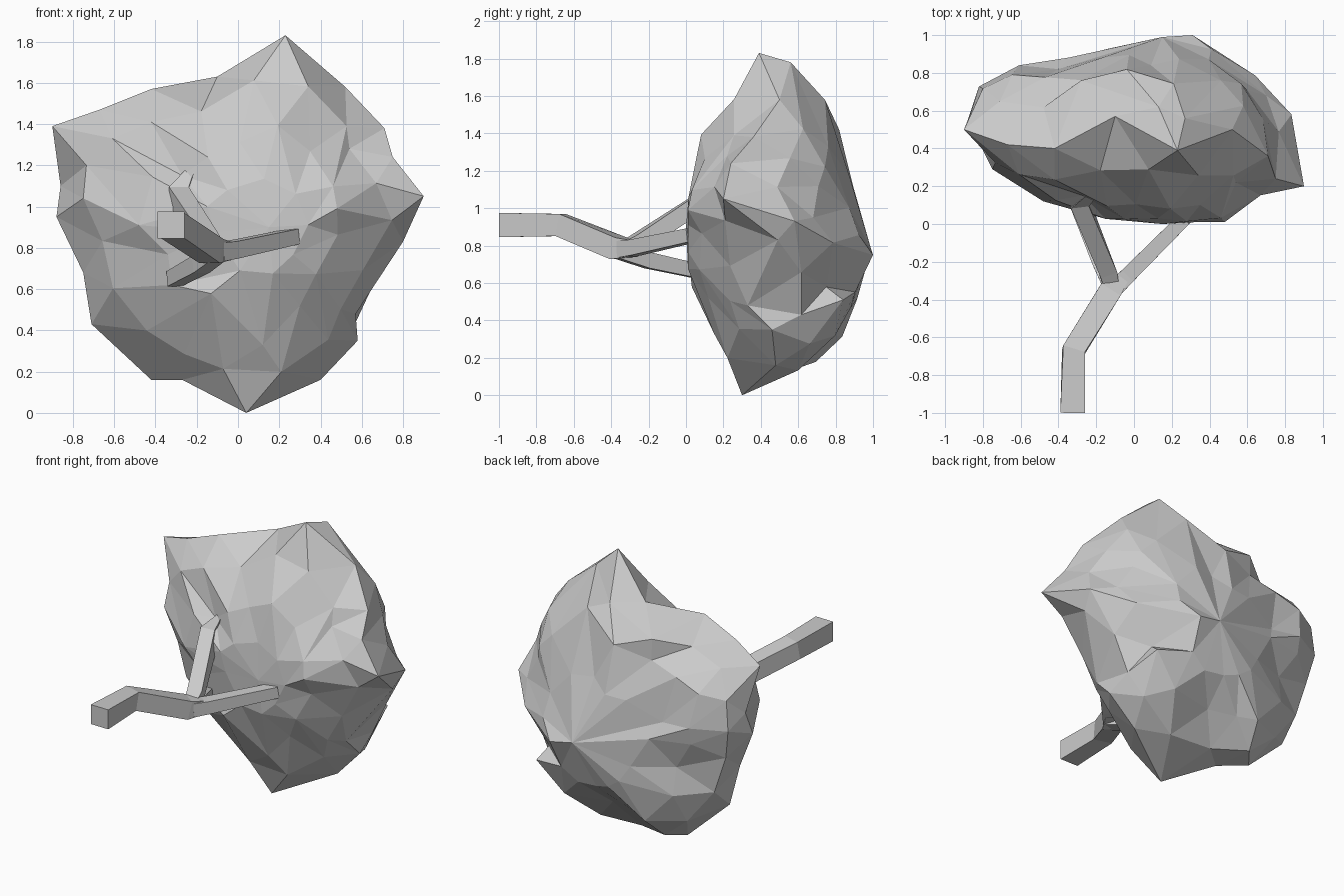
import bpy, bmesh, random
from mathutils import Vector

if "Cube" in bpy.data.objects:
    bpy.data.objects.remove(bpy.data.objects["Cube"])
random.seed(4)


def finish(bm, name):
    bmesh.ops.recalc_face_normals(bm, faces=bm.faces)
    me = bpy.data.meshes.new(name)
    bm.to_mesh(me)
    bm.free()
    ob = bpy.data.objects.new(name, me)
    bpy.context.collection.objects.link(ob)
    return ob


# Square-section limb swept along a path of (point, half width)
def limb(name, path):
    bm = bmesh.new()
    pts = [Vector(p) for p, _ in path]
    rings = []
    for i, (p, h) in enumerate(path):
        d = (pts[min(i + 1, len(pts) - 1)] - pts[max(i - 1, 0)]).normalized()
        side = d.cross(Vector((0, 0, 1))).normalized()
        up = side.cross(d)
        rings.append([bm.verts.new(pts[i] + side * a * h + up * b * h)
                      for a, b in ((-1, -1), (1, -1), (1, 1), (-1, 1))])
    for r0, r1 in zip(rings, rings[1:]):
        for k in range(4):
            bm.faces.new((r0[k], r0[(k + 1) % 4], r1[(k + 1) % 4], r1[k]))
    bm.faces.new(rings[0])
    bm.faces.new(rings[-1])
    return finish(bm, name)


# Trunk and three branches
limb("trunk", [((-.325, -1, .91), .065), ((-.32, -.67, .91), .06),
               ((-.13, -.36, .785), .06), ((-.07, -.28, .785), .045)])
limb("right_branch", [((-.1, -.34, .78), .045), ((-.03, -.27, .79), .042),
                      ((.27, .03, .855), .037)])
limb("upper_branch", [((-.12, -.33, .78), .04), ((-.14, -.25, .82), .046),
                      ((-.29, .12, 1.06), .048), ((-.19, .17, 1.21), .02)])
limb("lower_branch", [((-.11, -.36, .77), .04), ((-.18, -.2, .72), .042),
                      ((-.31, .12, .65), .037)])

# Crown outline at its widest, clockwise seen from the front
rim = [Vector(p) for p in (
    (-.9, .5, 1.39), (-.67, .42, 1.47), (-.42, .4, 1.57), (-.1, .57, 1.63),
    (.23, .39, 1.83), (.52, .5, 1.58), (.71, .36, 1.38), (.75, .24, 1.24),
    (.9, .2, 1.05), (.8, .49, .83), (.57, .33, .48), (.58, .46, .35),
    (.4, .48, .16), (.04, .3, 0), (-.27, .45, .16), (-.42, .58, .16),
    (-.71, .55, .43), (-.75, .5, .68), (-.88, .55, .95), (-.86, .6, 1.1))]
n = len(rim)
front, back = Vector((.15, 0, .9)), Vector((.15, .99, .78))

# Bumps and hollows the surface is pulled through
marks = [Vector(p) for p in (
    (.27, .56, 1.78), (.13, .62, 1.58), (-.28, .76, 1.5), (.46, .76, 1.33),
    (.09, .84, 1.18), (.7, .68, .95), (.52, .84, .51), (.31, 1, .75),
    (.03, .73, .32), (-.4, .82, 1.0), (.48, .01, .99), (-.48, .12, .91),
    (-.75, .29, 1.04), (.12, .15, .33), (-.13, .03, .58), (.3, .12, .52),
    (-.27, .15, 1.15), (-.32, .13, .62), (.54, .22, 1.28))]


# Ring shrunk towards a pole, shifted half a step on odd rings for zigzag facets
def crown_ring(bm, pole, s, f, odd):
    out = []
    for i in range(n):
        p = (rim[i] + rim[(i + 1) % n]) / 2 if odd else rim[i]
        q = pole.lerp(p, s * random.uniform(.96, 1.04))
        q.y = pole.y + (p.y - pole.y) * f + random.uniform(-.01, .01)
        out.append(bm.verts.new(q))
    return out


def crown_side(bm, first, pole, steps):
    prev, odd, made = first, False, []
    for s, f in steps:
        odd = not odd
        ring = crown_ring(bm, pole, s, f, odd)
        made += ring
        for i in range(n):
            j = (i + 1) % n
            if odd:
                bm.faces.new((prev[i], prev[j], ring[i]))
                bm.faces.new((prev[j], ring[j], ring[i]))
            else:
                bm.faces.new((prev[i], prev[j], ring[j]))
                bm.faces.new((prev[i], ring[j], ring[i]))
        prev = ring
    tip = bm.verts.new(pole)
    for i in range(n):
        bm.faces.new((prev[i], prev[(i + 1) % n], tip))
    return made + [tip]


# Leafy crown
bm = bmesh.new()
edge = [bm.verts.new(p) for p in rim]
inner = crown_side(bm, edge, front, [(.83, .59), (.55, .2), (.28, .05)])
inner += crown_side(bm, edge, back, [(.94, .64), (.73, .39), (.43, .17)])
# Merge crowded points so facets stay broad towards the middle
bmesh.ops.remove_doubles(bm, verts=inner, dist=.1)
inner = [v for v in bm.verts if v not in edge]
for m in marks:
    near = min(inner, key=lambda v: (v.co - m).length)
    shift, base = m - near.co, near.co.copy()
    for v in inner:
        v.co += shift * max(0, 1 - (v.co - base).length / .22)
for v in inner:
    v.co.y = min(max(v.co.y, 0), 1)
finish(bm, "crown")
